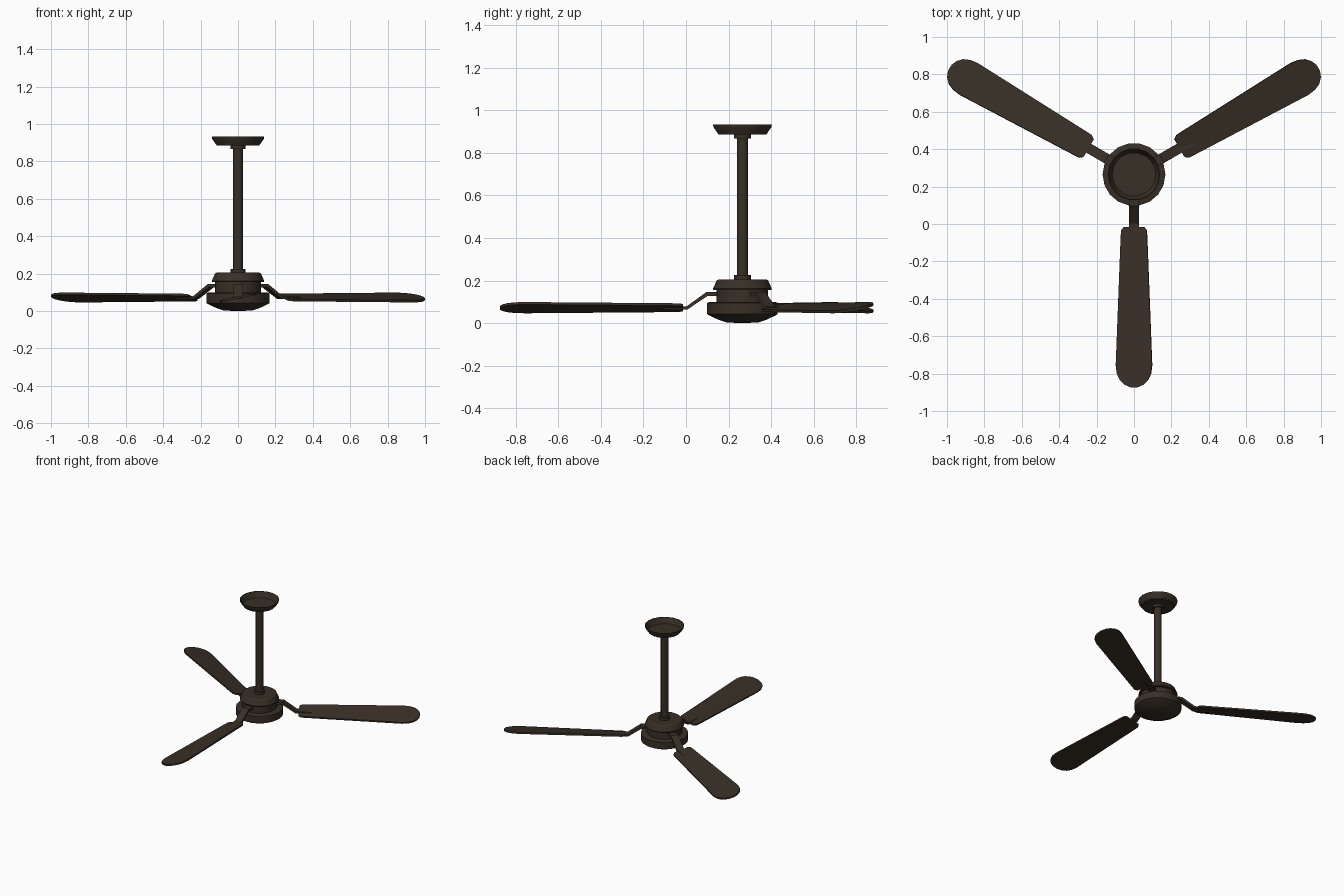
import bpy, bmesh, math
from mathutils import Matrix, Vector

if "Cube" in bpy.data.objects:
    bpy.data.objects.remove(bpy.data.objects["Cube"])

CY = 0.265          # fan axis position in y
SIDES = 18

bronze = bpy.data.materials.new("dark bronze")
bronze.diffuse_color = (0.040, 0.029, 0.020, 1)
bronze.use_nodes = True
bronze.node_tree.nodes["Principled BSDF"].inputs["Base Color"].default_value = bronze.diffuse_color


def finish(name, bm, matrix=None):
    bmesh.ops.recalc_face_normals(bm, faces=bm.faces)
    if matrix:
        bm.transform(matrix)
    me = bpy.data.meshes.new(name)
    bm.to_mesh(me)
    bm.free()
    me.materials.append(bronze)
    ob = bpy.data.objects.new(name, me)
    bpy.context.collection.objects.link(ob)
    bpy.ops.object.select_all(action='DESELECT')
    ob.select_set(True)
    bpy.context.view_layer.objects.active = ob
    bpy.ops.object.shade_smooth_by_angle(angle=math.radians(28))
    return ob


def lathe(name, profile, sides=SIDES):
    """Spin a closed (radius, z) profile around the fan axis."""
    bm = bmesh.new()
    vs = [bm.verts.new((r, 0, z)) for r, z in profile]
    es = [bm.edges.new(p) for p in zip(vs, vs[1:])]
    bmesh.ops.spin(bm, geom=vs + es, cent=(0, 0, 0), axis=(0, 0, 1),
                   angle=math.tau, steps=sides, use_duplicate=False)
    bmesh.ops.remove_doubles(bm, verts=bm.verts, dist=1e-5)
    return finish(name, bm, Matrix.Translation((0, CY, 0)))


def prism(name, outline, offset, matrix):
    """Extrude a flat outline of 3D points by an offset."""
    bm = bmesh.new()
    f = bm.faces.new([bm.verts.new(p) for p in outline])
    r = bmesh.ops.extrude_face_region(bm, geom=[f], use_keep_orig=True)
    top = [v for v in r["geom"] if isinstance(v, bmesh.types.BMVert)]
    bmesh.ops.translate(bm, verts=top, vec=Vector(offset))
    return finish(name, bm, matrix)


# Ceiling canopy: an open dish
lathe("ceiling_canopy", [(0, .885), (.113, .885), (.138, .920), (.140, .932),
                         (.136, .932), (.118, .890), (0, .890)])
# Down rod with a collar at each end
lathe("down_rod", [(0, .19), (.027, .19), (.027, .887), (0, .887)], 14)
lathe("upper_collar", [(0, .866), (.040, .866), (.040, .886), (0, .886)])
lathe("lower_collar", [(0, .195), (.040, .195), (.040, .225), (0, .225)])
# Motor housing: flared cap, waist and lower drum with a shallow bowl
lathe("motor_cap", [(0, .155), (.138, .155), (.140, .162), (.123, .200),
                    (.115, .205), (0, .205)])
lathe("motor_waist", [(0, .09), (.123, .09), (.123, .157), (0, .157)])
lathe("motor_drum", [(0, 0), (.075, .003), (.115, .016), (.158, .036),
                     (.168, .042), (.168, .095), (.160, .098), (0, .098)])

# Blade outline: (radius, half width)
half = [(.280, .055), (.300, .070), (.335, .072), (1.02, .099), (1.065, .093),
        (1.100, .077), (1.125, .050), (1.138, .018)]
blade = [(r, -w, -.006) for r, w in half] + [(r, w, -.006) for r, w in half[::-1]]
# Arm side profile: (radius, z)
arm_top = [(.10, .145), (.170, .145), (.262, .079), (.37, .075)]
arm_low = [(.37, .065), (.258, .064), (.165, .127), (.10, .127)]
arm = [(r, -.027, z) for r, z in arm_top + arm_low]

for i, deg in enumerate((270, 30, 150), 1):
    place = Matrix.Translation((0, CY, 0)) @ Matrix.Rotation(math.radians(deg), 4, 'Z')
    pitch = Matrix.Translation((0, 0, .0725)) @ Matrix.Rotation(math.radians(12), 4, 'X')
    prism(f"blade_arm_{i}", arm, (0, .054, 0), place)
    prism(f"fan_blade_{i}", blade, (0, 0, .012), place @ pitch)
